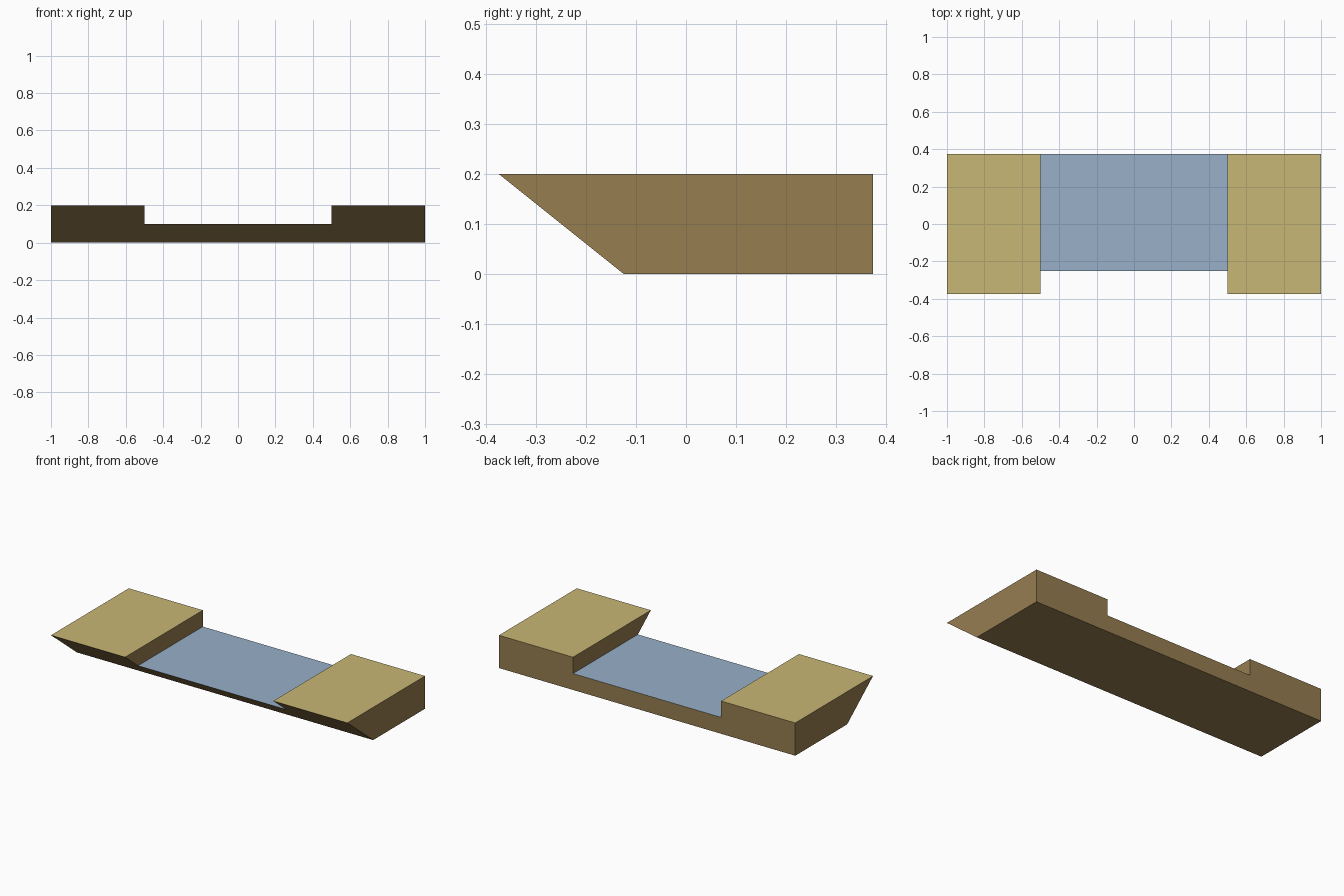
import bpy
import bmesh

cube = bpy.data.objects.get("Cube")
if cube:
    bpy.data.objects.remove(cube, do_unlink=True)


def material(name, srgb):
    color = [(c / 255 / 12.92 if c < 11 else ((c / 255 + 0.055) / 1.055) ** 2.4) for c in srgb] + [1]
    mat = bpy.data.materials.new(name)
    mat.use_nodes = True
    mat.diffuse_color = color
    mat.node_tree.nodes["Principled BSDF"].inputs["Base Color"].default_value = color
    return mat


mats = [material("earth brown", (150, 125, 80)),
        material("sand", (201, 183, 117)),
        material("water blue", (152, 176, 201))]

BACK, BANK, BED = 0.375, 0.2, 0.1


def front_y(z):
    # Front face leans forward as it rises
    return -0.125 - 1.25 * z


# Channel outline: two raised banks with a low bed between them
half = [(1, 0), (1, BANK), (0.5, BANK), (0.5, BED)]
outline = half + [(-x, z) for x, z in reversed(half)]

bm = bmesh.new()
front = [bm.verts.new((x, front_y(z), z)) for x, z in outline]
back = [bm.verts.new((x, BACK, z)) for x, z in outline]
bm.faces.new(front)
bm.faces.new(back)
for i in range(len(outline)):
    j = (i + 1) % len(outline)
    bm.faces.new((front[i], front[j], back[j], back[i]))
bmesh.ops.recalc_face_normals(bm, faces=bm.faces)

# Sand on the bank tops, water on the bed, earth elsewhere
for face in bm.faces:
    if face.normal.z > 0.9:
        face.material_index = 1 if face.calc_center_median().z > 0.15 else 2

mesh = bpy.data.meshes.new("river_channel")
bm.to_mesh(mesh)
bm.free()
for mat in mats:
    mesh.materials.append(mat)
bpy.context.collection.objects.link(bpy.data.objects.new("river_channel", mesh))
